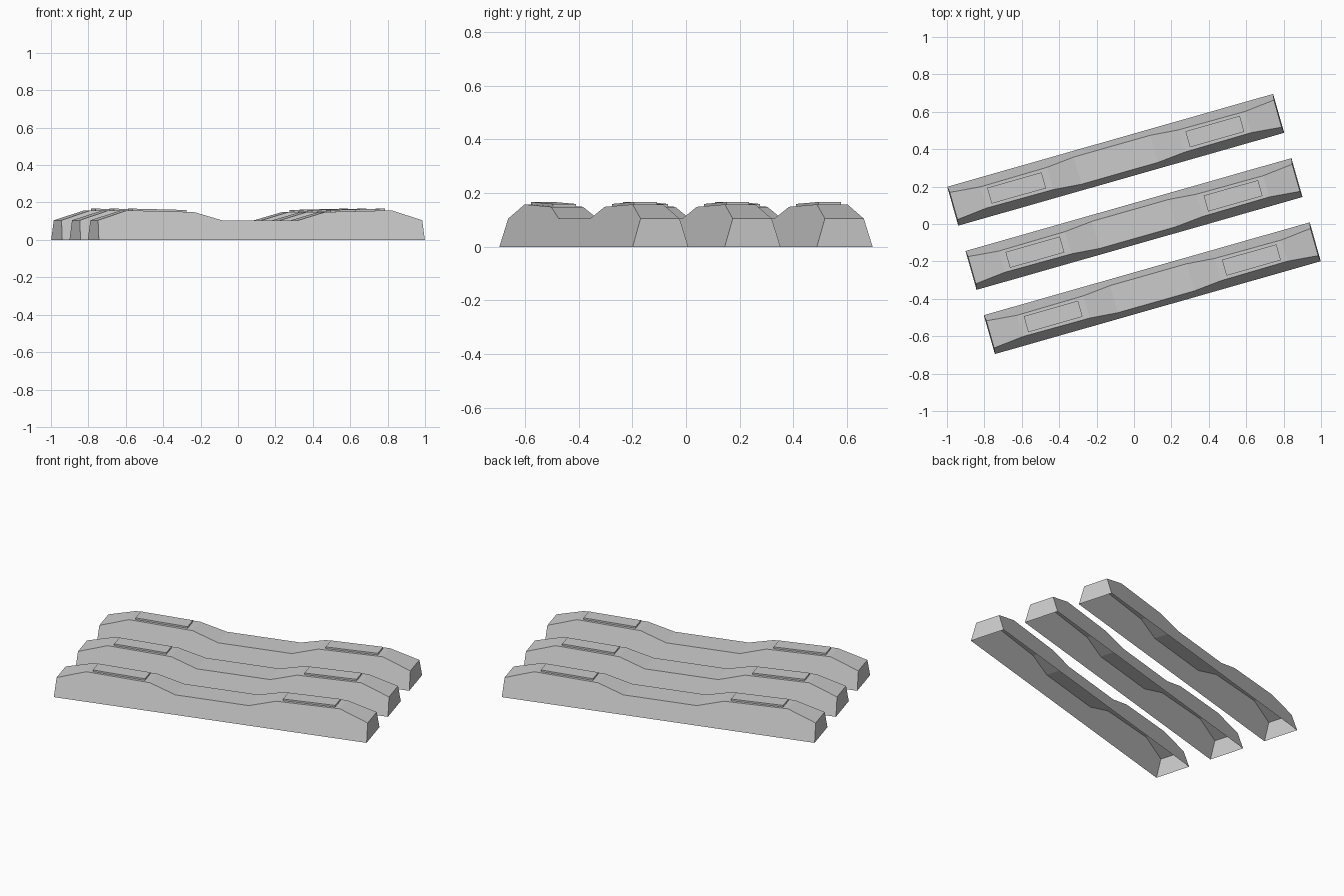
import bpy, bmesh
from math import radians, sin, cos
from mathutils import Matrix

if "Cube" in bpy.data.objects:
    bpy.data.objects.remove(bpy.data.objects["Cube"])

ANGLE = radians(15.9)
HALF_W = 0.108      # half width at the ground
TAPER = 0.31        # inward lean of the long sides
END = 0.906         # half length
# half of the top profile: distance along the sleeper, height
HALF = [(0.213, 0.105), (0.365, 0.149), (0.735, 0.158), (0.901, 0.105)]
PROFILE = [(-u, z) for u, z in reversed(HALF)] + HALF


def make_object(name, bm, matrix):
    mesh = bpy.data.meshes.new(name)
    bm.to_mesh(mesh)
    bm.free()
    ob = bpy.data.objects.new(name, mesh)
    ob.matrix_world = matrix
    bpy.context.collection.objects.link(ob)
    return ob


def sleeper(name, matrix):
    # hollow shell, open underneath
    bm = bmesh.new()
    rows = {}
    for s in (-1, 1):
        top = [bm.verts.new((u, s * (HALF_W - TAPER * z), z)) for u, z in PROFILE]
        foot = [bm.verts.new((e, s * HALF_W, 0)) for e in (-END, END)]
        side = [foot[0], foot[1]] + top[::-1]
        bm.faces.new(side if s < 0 else side[::-1])
        rows[s] = (top, foot)
    (ft, ff), (bt, bf) = rows[-1], rows[1]
    for i in range(len(PROFILE) - 1):
        bm.faces.new((ft[i], ft[i + 1], bt[i + 1], bt[i]))
    bm.faces.new((bf[0], ff[0], ft[0], bt[0]))
    bm.faces.new((ff[1], bf[1], bt[-1], ft[-1]))
    make_object(name, bm, matrix)


def pad(name, matrix, side):
    # thin plate following the slight slope of the raised seat
    bm = bmesh.new()
    bmesh.ops.create_cube(bm, size=1)
    for v in bm.verts:
        u = 0.551 + v.co.x * 0.302 * side
        base = 0.149 + (u - 0.365) * 0.009 / 0.37
        v.co = (u * side, v.co.y * 0.088, base + (0.010 if v.co.z > 0 else 0))
    make_object(name, bm, matrix)


# three parallel sleepers, each with a rail pad near both ends
for i in (-1, 0, 1):
    d = 0.357 * i
    m = Matrix.Translation((-d * sin(ANGLE), d * cos(ANGLE), 0)) @ Matrix.Rotation(ANGLE, 4, 'Z')
    sleeper(f"sleeper_{i + 2}", m)
    for side, label in ((-1, "left"), (1, "right")):
        pad(f"rail_pad_{label}_{i + 2}", m, side)
